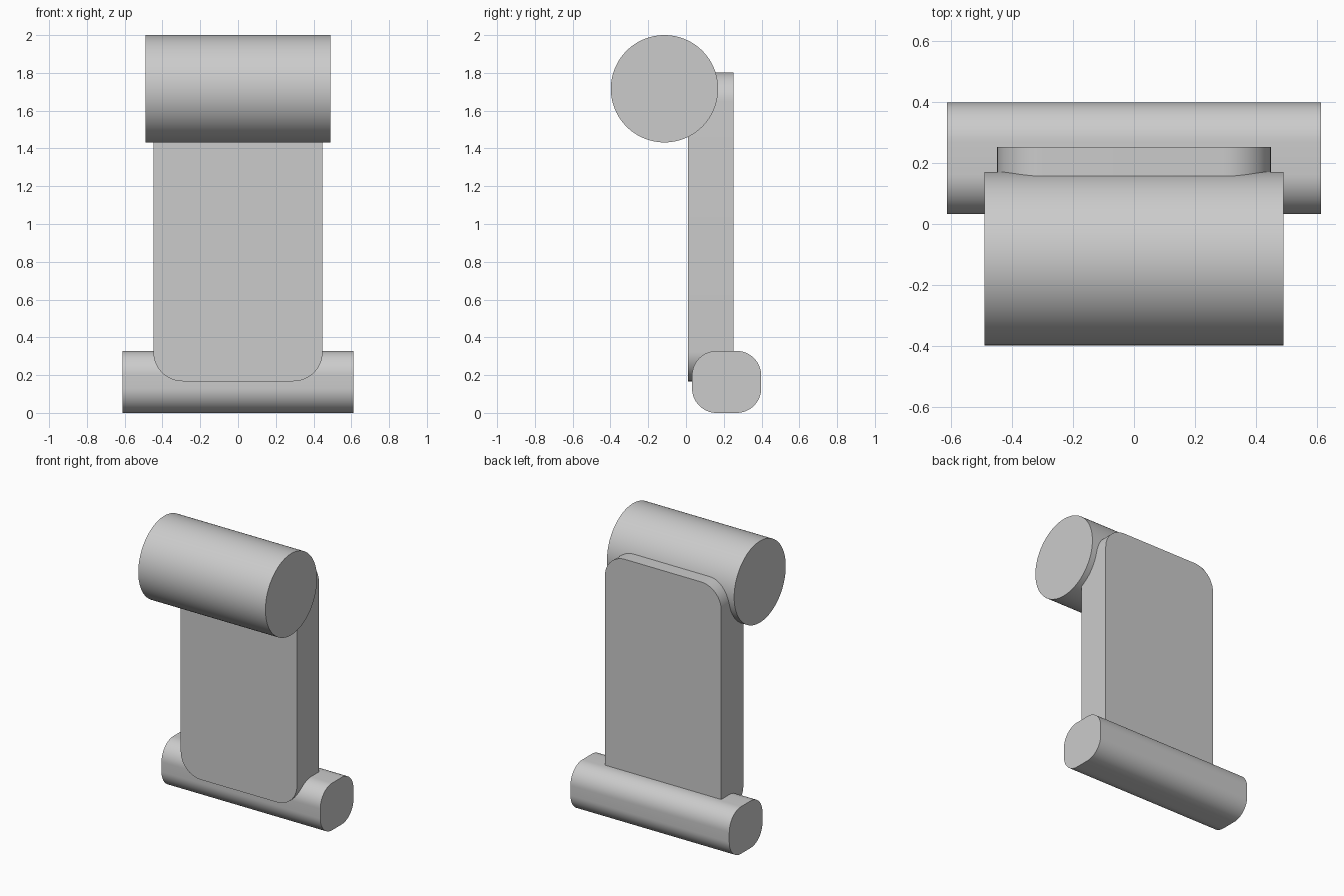
import bpy, bmesh
from math import sin, cos, pi
from mathutils import Vector

cube = bpy.data.objects.get("Cube")
if cube:
    bpy.data.objects.remove(cube)

grey = bpy.data.materials.new("plain grey")
grey.use_nodes = True
colour = (0.6, 0.6, 0.6, 1)
grey.diffuse_color = colour
grey.node_tree.nodes["Principled BSDF"].inputs["Base Color"].default_value = colour


def rounded_outline(width, height, radius, steps=16):
    """Counter-clockwise rectangle with rounded corners, centred on the origin."""
    points = []
    for i, (sx, sy) in enumerate([(1, 1), (-1, 1), (-1, -1), (1, -1)]):
        for k in range(steps + 1):
            a = (i + k / steps) * pi / 2
            points.append((sx * (width / 2 - radius) + radius * cos(a),
                           sy * (height / 2 - radius) + radius * sin(a)))
    return points


def circle_outline(radius, steps=96):
    return [(radius * cos(2 * pi * k / steps), radius * sin(2 * pi * k / steps))
            for k in range(steps)]


def extrude_part(name, outline, axis, length, centre):
    """Extrude an outline along x (drawn in y, z) or y (drawn in x, z)."""
    place = {"x": lambda u, v: (-length / 2, u, v),
             "y": lambda u, v: (u, -length / 2, v)}[axis]
    push = Vector((length, 0, 0)) if axis == "x" else Vector((0, length, 0))
    bm = bmesh.new()
    face = bm.faces.new([bm.verts.new(place(u, v)) for u, v in outline])
    new = bmesh.ops.extrude_face_region(bm, geom=[face], use_keep_orig=True)["geom"]
    bmesh.ops.translate(bm, vec=push, verts=[g for g in new if isinstance(g, bmesh.types.BMVert)])
    bmesh.ops.recalc_face_normals(bm, faces=bm.faces)
    mesh = bpy.data.meshes.new(name)
    bm.to_mesh(mesh)
    bm.free()
    mesh.materials.append(grey)
    part = bpy.data.objects.new(name, mesh)
    part.location = centre
    bpy.context.collection.objects.link(part)
    bpy.ops.object.select_all(action="DESELECT")
    part.select_set(True)
    bpy.context.view_layer.objects.active = part
    bpy.ops.object.shade_smooth_by_angle(angle=pi / 6)
    return part


# Base bar, upright panel and top roller
extrude_part("base_bar", rounded_outline(0.366, 0.328, 0.13), "x", 1.224, (0, 0.215, 0.164))
extrude_part("upright_panel", rounded_outline(0.896, 1.635, 0.155), "y", 0.243, (0, 0.131, 0.985))
extrude_part("top_roller", circle_outline(0.284), "x", 0.98, (0, -0.114, 1.716))
